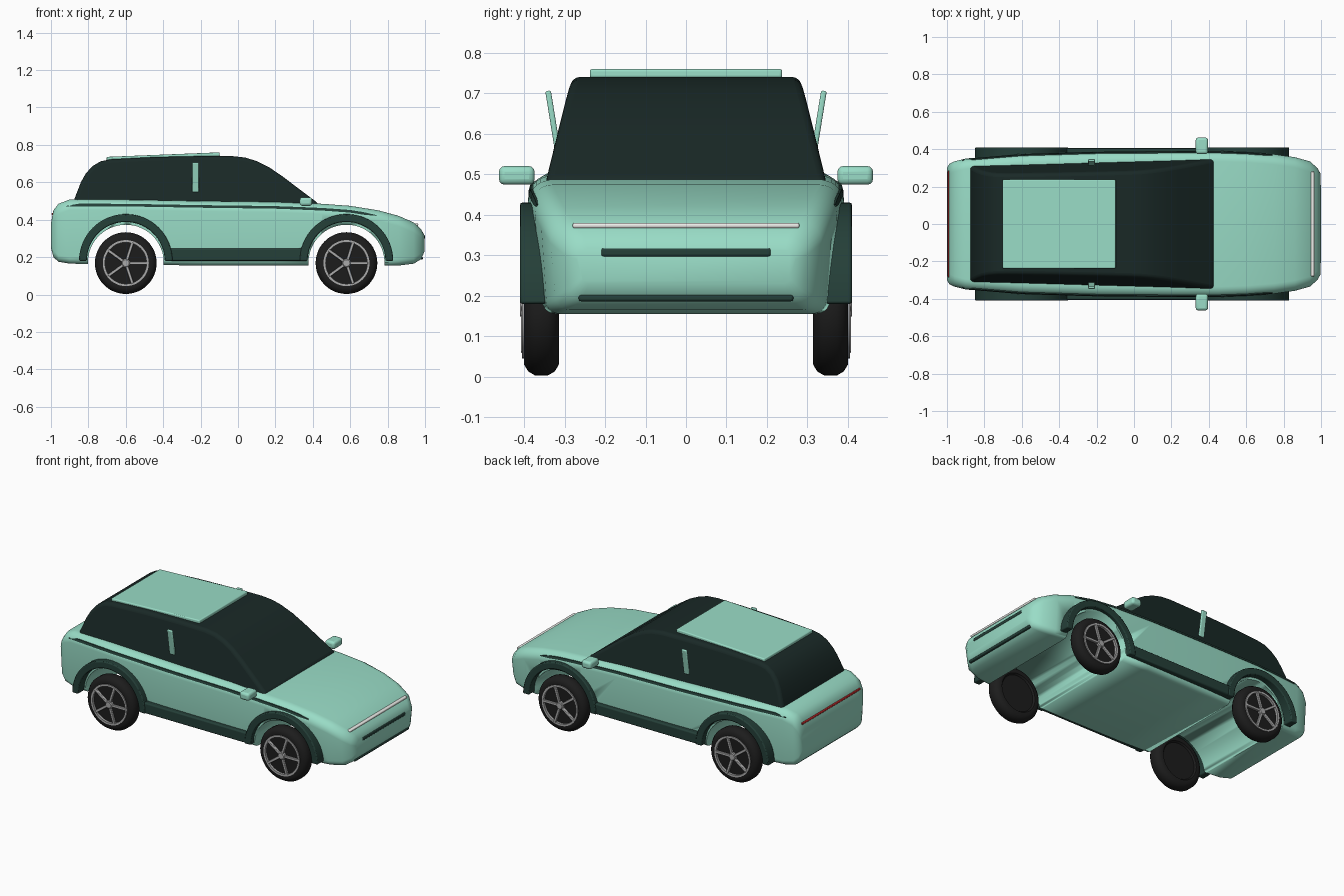
import bpy, bmesh, math
from mathutils import Matrix, Vector

if "Cube" in bpy.data.objects:
    bpy.data.objects.remove(bpy.data.objects["Cube"])


def material(name, rgb):
    m = bpy.data.materials.new(name)
    m.diffuse_color = (*rgb, 1)
    m.use_nodes = True
    m.node_tree.nodes["Principled BSDF"].inputs["Base Color"].default_value = m.diffuse_color
    return m


PAINT = material("mint_paint", (0.32, 0.72, 0.57))
GLASS = material("dark_glass", (0.010, 0.022, 0.020))
TRIM = material("dark_trim", (0.018, 0.05, 0.04))
RUBBER = material("rubber", (0.012, 0.012, 0.012))
METAL = material("metal", (0.4, 0.4, 0.4))
WHITE = material("white_lamp", (0.85, 0.85, 0.82))
RED = material("red_lamp", (0.45, 0.02, 0.02))


def finish(name, bm, mat, bevel=0, mirror=False, segs=3, limit=35):
    bmesh.ops.recalc_face_normals(bm, faces=bm.faces)
    me = bpy.data.meshes.new(name)
    bm.to_mesh(me)
    bm.free()
    ob = bpy.data.objects.new(name, me)
    bpy.context.collection.objects.link(ob)
    if mat:
        me.materials.append(mat)
    bpy.ops.object.select_all(action='DESELECT')
    bpy.context.view_layer.objects.active = ob
    ob.select_set(True)
    bpy.ops.object.shade_smooth_by_angle(angle=math.radians(limit))
    if bevel:
        b = ob.modifiers.new("bevel", 'BEVEL')
        b.width, b.segments, b.limit_method = bevel, segs, 'ANGLE'
        b.angle_limit = math.radians(40)
    if mirror:
        m = ob.modifiers.new("mirror", 'MIRROR')
        m.use_axis = (False, True, False)
    return ob


def loft(name, rings, mat, loop=False, **kw):
    """Skin a list of equal-length point rings; cap the ends unless looped."""
    bm = bmesh.new()
    vs = [[bm.verts.new(p) for p in r] for r in rings]
    n = len(vs[0])
    pairs = list(zip(vs, vs[1:])) + ([(vs[-1], vs[0])] if loop else [])
    for a, b in pairs:
        for i in range(n):
            bm.faces.new((a[i], a[(i + 1) % n], b[(i + 1) % n], b[i]))
    if not loop:
        bm.faces.new(vs[0])
        bm.faces.new(vs[-1])
    return finish(name, bm, mat, **kw)


def boxes(name, items, mat, **kw):
    """Items are (centre, size, rotation matrix)."""
    bm = bmesh.new()
    for c, s, rot in items:
        bmesh.ops.create_cube(bm, size=1, matrix=Matrix.Translation(c) @ rot @ Matrix.Diagonal((*s, 1)))
    return finish(name, bm, mat, **kw)


def lathe(name, profile, centre, mat, n=48, **kw):
    """Turn (offset, radius) points around the y axis."""
    cx, cy, cz = centre
    rings = [[(cx + r * math.cos(2 * math.pi * i / n), cy + o, cz + r * math.sin(2 * math.pi * i / n))
              for i in range(n)] for o, r in profile]
    return loft(name, rings, mat, **kw)


I = Matrix.Identity(4)

# Body: stations of x, half width, bottom, top
ST = [(-1.0, .30, .25, .38), (-.987, .322, .20, .45), (-.96, .335, .175, .485), (-.90, .35, .165, .508),
      (-.6, .375, .16, .507), (-.2, .387, .155, .50), (.2, .39, .155, .495), (.45, .39, .155, .485),
      (.6, .385, .155, .474), (.75, .373, .155, .450), (.86, .357, .155, .420), (.94, .335, .165, .385),
      (.98, .30, .19, .348), (.997, .27, .23, .315)]


def station(x):
    for a, b in zip(ST, ST[1:]):
        if a[0] <= x <= b[0]:
            t = (x - a[0]) / (b[0] - a[0])
            return [p + (q - p) * t for p, q in zip(a, b)]


def section(x, w, zb, zt):
    h = zt - zb
    rt, rb = min(.055, .3 * h), min(.035, .2 * h)
    half = []
    for k in range(6):
        a = math.pi / 2 * k / 5
        half.append((w - rb - .012 + rb * math.sin(a), zb + rb - rb * math.cos(a)))
    for k in range(8):
        a = math.pi / 2 * k / 7
        half.append((w - rt + rt * math.cos(a), zt - rt + rt * math.sin(a)))
    return [(x, y, z) for y, z in half] + [(x, -y, z) for y, z in reversed(half)]


body = loft("body", [section(*s) for s in ST], PAINT)

# Wheel arch tunnels cut through the body
WHEELS = (-.6, .58)
for wx in WHEELS:
    cutter = lathe("arch_cutter", [(-.6, .203), (.6, .203)], (wx, 0, .17), None, n=64)
    mod = body.modifiers.new("arch", 'BOOLEAN')
    mod.operation, mod.object, mod.solver = 'DIFFERENCE', cutter, 'EXACT'
    bpy.context.view_layer.objects.active = body
    bpy.ops.object.modifier_apply(modifier=mod.name)
    bpy.data.objects.remove(cutter)

# Glass cabin: side profile leaning inwards
PROF = [(.43, .45), (.43, .487), (.33, .562), (.24, .63), (.17, .678), (.10, .713), (.04, .732), (-.03, .74),
        (-.2, .74), (-.45, .735), (-.68, .723), (-.735, .712), (-.78, .685), (-.815, .645),
        (-.84, .60), (-.875, .51), (-.88, .45)]
side = [(x, .345 - .21 * (z - .49) + .025 * (x - .43), z) for x, z in PROF]
loft("cabin_glass", [side, [(x, -y, z) for x, y, z in side]], GLASS, bevel=.025, segs=4)

# Roof panel
boxes("roof_panel", [((-.4, 0, .737), (.605, .475, .022), Matrix.Rotation(-.04, 4, 'Y'))], PAINT, bevel=.006)

# Door pillars
boxes("door_pillar", [((-.227, .328, .627), (.036, .014, .16), Matrix.Rotation(-.16, 4, 'X'))],
      PAINT, bevel=.005, mirror=True)

# Wing mirrors
boxes("wing_mirror", [((.363, .418, .497), (.066, .088, .046), I)], PAINT, bevel=.014, mirror=True)

# Shoulder strips following the body side
rings = []
for i in range(25):
    x = -.92 + 1.66 * i / 24
    _, w, _, zt = station(x)
    y, z, h = w - .007, zt - .029, .007 if 0 < i < 24 else .002
    rings.append([(x, y - .006, z - h), (x, y + .006, z - h), (x, y + .002, z + h), (x, y - .01, z + h)])
loft("shoulder_strip", rings, TRIM, mirror=True)

# Arch flares
for wx, name in zip(WHEELS, ("rear", "front")):
    arc = []
    for r, steps in ((.25, range(33)), (.208, range(32, -1, -1))):
        arc += [(wx + r * math.cos(math.pi * k / 32), .18 + r * math.sin(math.pi * k / 32)) for k in steps]
    loft(name + "_arch_flare", [[(x, y, z) for x, z in arc] for y in (.345, .41)],
         TRIM, bevel=.006, segs=2, mirror=True)

# Sill trim
boxes("sill_trim", [((-.01, .375, .213), (.74, .06, .065), I)], TRIM, bevel=.008, mirror=True)

# Nose and tail details
boxes("front_light_bar", [((.953, 0, .373), (.022, .56, .013), I)], WHITE, bevel=.005)
boxes("upper_grille", [((.992, 0, .307), (.016, .42, .021), I)], TRIM, bevel=.006)
boxes("lower_grille", [((.977, 0, .194), (.022, .53, .016), I)], TRIM, bevel=.006)
boxes("rear_light_bar", [((-.988, 0, .43), (.016, .57, .013), I)], RED, bevel=.004)

# Wheels
for wx, name in zip(WHEELS, ("rear", "front")):
    c = Vector((wx, .357, .168))
    lathe(name + "_tyre", [(-.032, .112), (-.042, .12), (-.043, .138), (-.033, .155), (-.016, .165), (.016, .165),
                           (.033, .155), (.043, .138), (.042, .12), (.034, .112)], c, RUBBER, mirror=True)
    lathe(name + "_rim", [(.034, .111), (.048, .111), (.048, .123), (.034, .123)], c, METAL,
          loop=True, mirror=True)
    lathe(name + "_hub", [(.03, .024), (.048, .024), (.053, .018)], c, METAL, n=24, mirror=True)
    spokes = []
    for k in range(5):
        rot = Matrix.Rotation(2 * math.pi * k / 5, 4, 'Y')
        spokes.append((c + rot @ Vector((.066, .043, 0)), (.098, .014, .016), rot))
    boxes(name + "_spokes", spokes, METAL, bevel=.003, segs=2, mirror=True)
